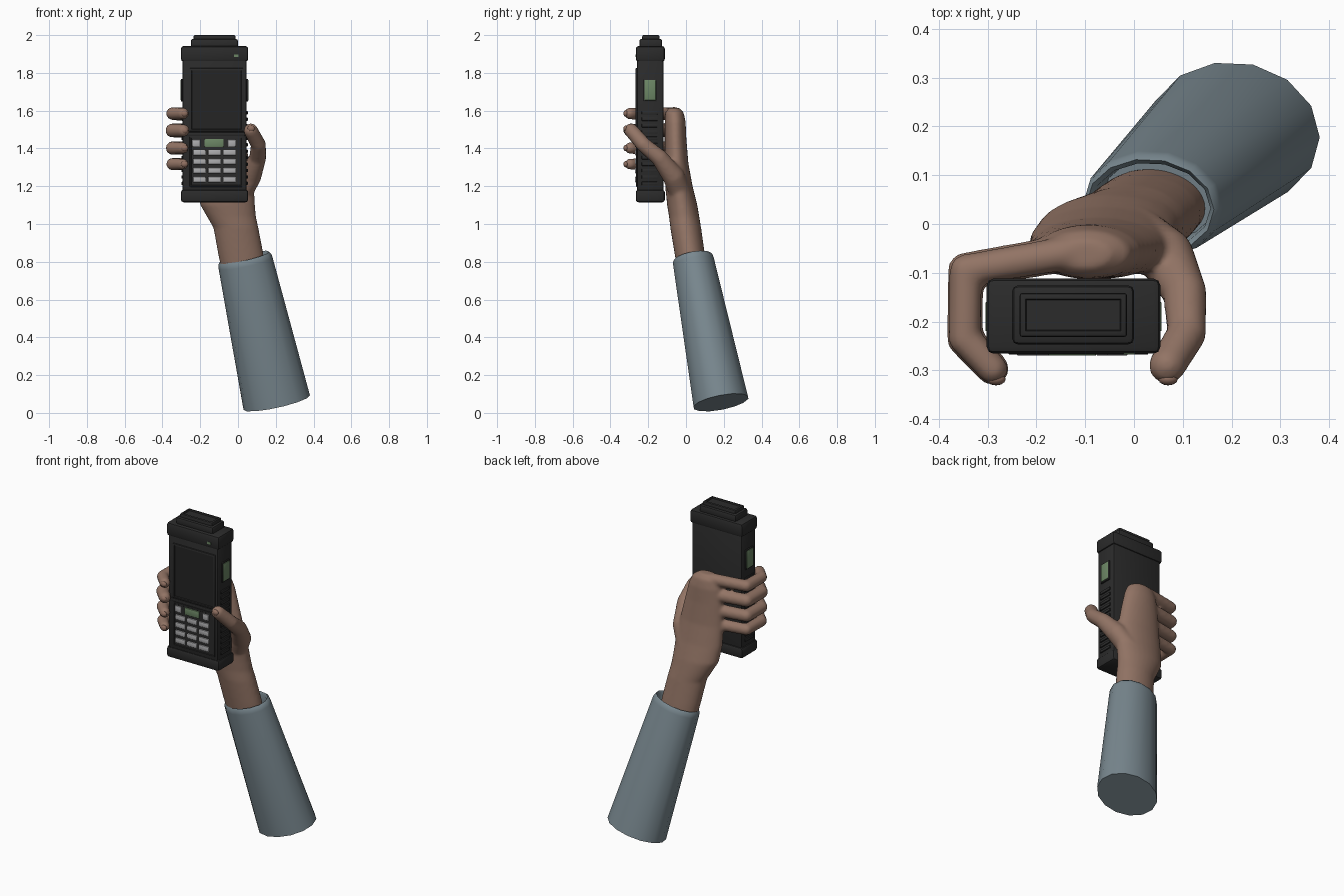
import bpy, bmesh, math
from mathutils import Vector

cube = bpy.data.objects.get("Cube")
if cube:
    bpy.data.objects.remove(cube, do_unlink=True)


def material(name, rgb, rough=0.7):
    m = bpy.data.materials.new(name)
    m.use_nodes = True
    m.diffuse_color = (*rgb, 1)
    bsdf = m.node_tree.nodes["Principled BSDF"]
    bsdf.inputs["Base Color"].default_value = (*rgb, 1)
    bsdf.inputs["Roughness"].default_value = rough
    return m


SKIN = material("skin", (0.29, 0.175, 0.13))
NAIL = material("nail", (0.27, 0.155, 0.115))
CLOTH = material("sleeve cloth", (0.19, 0.245, 0.275))
CASE = material("dark casing", (0.024, 0.024, 0.024))
SCREEN = material("screen black", (0.018, 0.018, 0.018))
KEY = material("key grey", (0.42, 0.42, 0.43))
GREEN = material("display green", (0.15, 0.24, 0.13))


def finish(name, bm, mats, angle=40):
    bmesh.ops.recalc_face_normals(bm, faces=bm.faces)
    mesh = bpy.data.meshes.new(name)
    bm.to_mesh(mesh)
    bm.free()
    for m in mats:
        mesh.materials.append(m)
    ob = bpy.data.objects.new(name, mesh)
    bpy.context.collection.objects.link(ob)
    bpy.ops.object.select_all(action='DESELECT')
    ob.select_set(True)
    bpy.context.view_layer.objects.active = ob
    bpy.ops.object.shade_smooth_by_angle(angle=math.radians(angle))
    return ob


def box(name, x, y, z, mat, bevel=0.0, recess=None, rim=0.012, depth=0.006, inner=None):
    """Bevelled box from ranges; recess sinks the face looking that way."""
    bm = bmesh.new()
    bmesh.ops.create_cube(bm, size=1)
    for v in bm.verts:
        for i, (a, b) in enumerate((x, y, z)):
            v.co[i] = a if v.co[i] < 0 else b
    if bevel:
        bmesh.ops.bevel(bm, geom=bm.edges[:], offset=bevel, segments=2,
                        profile=0.5, affect='EDGES')
    if recess:
        bm.normal_update()
        d = Vector(recess)
        face = max((f for f in bm.faces if f.normal.dot(d) > 0.99),
                   key=lambda f: f.calc_area())
        bmesh.ops.inset_region(bm, faces=[face], thickness=rim)
        bmesh.ops.inset_region(bm, faces=[face], thickness=0.003, depth=-depth)
        face.material_index = 1 if inner else 0
    return finish(name, bm, [mat] + ([inner] if inner else []))


def loft(bm, rings, cap_end=True):
    """Skin a list of vertex-coordinate rings, closing the ends."""
    loops = [[bm.verts.new(p) for p in r] for r in rings]
    n = len(loops[0])
    for a, b in zip(loops, loops[1:]):
        for i in range(n):
            j = (i + 1) % n
            bm.faces.new((a[i], a[j], b[j], b[i]))
    bm.faces.new(loops[0][::-1])
    if cap_end:
        bm.faces.new(loops[-1])


def ellipse(c, u, v, n):
    return [c + u * math.cos(2 * math.pi * i / n) + v * math.sin(2 * math.pi * i / n)
            for i in range(n)]


def capsule(bm, p, r, q, s):
    """Rounded limb segment: hull of two spheres."""
    ball = bmesh.new()
    bmesh.ops.create_icosphere(ball, subdivisions=3, radius=1)
    part = bmesh.new()
    for v in ball.verts:
        part.verts.new(Vector(p) + v.co * r)
        part.verts.new(Vector(q) + v.co * s)
    bmesh.ops.convex_hull(part, input=part.verts[:])
    bmesh.ops.delete(part, geom=[v for v in part.verts if not v.link_faces], context='VERTS')
    bmesh.ops.recalc_face_normals(part, faces=part.faces)
    tmp = bpy.data.meshes.new("segment")
    part.to_mesh(tmp)
    bm.from_mesh(tmp)
    bpy.data.meshes.remove(tmp)
    ball.free()
    part.free()


def limb(bm, path):
    for a, b in zip(path, path[1:]):
        capsule(bm, a[:3], a[3], b[:3], b[3])


# Sleeve: tapered elliptical tube with a rolled, open cuff
low, high = Vector((0.205, 0.185, 0.055)), Vector((0.033, 0.035, 0.825))
axis = (high - low).normalized()
side = (Vector((1, 0, 0)) - axis * axis.x).normalized()
back = axis.cross(side)
bm = bmesh.new()
loft(bm, [ellipse(low.lerp(high, t), side * a, back * b, 14) for t, a, b in (
    (0, 0.18, 0.15), (0.96, 0.146, 0.112), (0.985, 0.143, 0.109), (1, 0.134, 0.1),
    (0.985, 0.124, 0.09), (0.88, 0.12, 0.086))])
finish("sleeve", bm, [CLOTH], 50)

# Hand: wrist and palm (z, x range, y range), fingers and thumb fused together
bm = bmesh.new()
palm = ((0.72, -0.08, 0.15, -0.04, 0.115), (0.84, -0.105, 0.135, -0.06, 0.1),
        (0.98, -0.13, 0.108, -0.083, 0.08), (1.04, -0.165, 0.095, -0.09, 0.07),
        (1.1, -0.2, 0.09, -0.1, 0.06), (1.2, -0.215, 0.085, -0.11, 0.035),
        (1.32, -0.215, 0.065, -0.113, 0.013), (1.45, -0.21, 0.035, -0.113, 0.002),
        (1.54, -0.2, 0.012, -0.113, -0.002), (1.59, -0.185, -0.01, -0.11, -0.012),
        (1.615, -0.15, -0.05, -0.09, -0.035))
loft(bm, [ellipse(Vector(((a + b) / 2, (c + d) / 2, z)), Vector(((b - a) / 2, 0, 0)),
                  Vector((0, (d - c) / 2, 0)), 28) for z, a, b, c, d in palm])
fingers = (("index", 1.585, 0.035, 0.031), ("middle", 1.495, 0.039, 0.034),
           ("ring", 1.402, 0.037, 0.03), ("little", 1.317, 0.034, 0.029))
for name, z, r, tip in fingers:
    limb(bm, [(-0.14, -0.06, z, r), (-0.345, -0.095, z, r * 0.95),
              (-0.347, -0.235, z, r * 0.95), (-0.29, -0.297, z, tip)])
limb(bm, [(0.0, -0.02, 1.14, 0.06), (0.065, -0.065, 1.25, 0.058),
          (0.104, -0.14, 1.35, 0.045), (0.108, -0.225, 1.42, 0.04),
          (0.068, -0.29, 1.495, 0.038)])
hand = finish("hand", bm, [SKIN], 180)
fuse = hand.modifiers.new("fuse", 'REMESH')
fuse.mode = 'VOXEL'
fuse.voxel_size = 0.009
fuse.use_smooth_shade = True
soft = hand.modifiers.new("soften", 'SMOOTH')
soft.factor = 0.5
soft.iterations = 5

# Fingernails
tips = [(n, (-0.283, -0.318, z)) for n, z, r, t in fingers] + [("thumb", (0.07, -0.318, 1.505))]
for name, co in tips:
    bm = bmesh.new()
    bmesh.ops.create_uvsphere(bm, u_segments=12, v_segments=8, radius=1)
    bmesh.ops.scale(bm, vec=(0.02, 0.013, 0.017), verts=bm.verts)
    bmesh.ops.translate(bm, vec=co, verts=bm.verts)
    finish(name + "_nail", bm, [NAIL], 180)

# Handset casing: body, end caps and stepped top
FRONT, UP = (0, -1, 0), (0, 0, 1)
box("body", (-0.293, 0.045), (-0.26, -0.12), (1.14, 1.9), CASE, 0.01)
box("bottom_cap", (-0.302, 0.054), (-0.266, -0.112), (1.115, 1.182), CASE, 0.014)
box("top_cap", (-0.302, 0.054), (-0.266, -0.112), (1.86, 1.942), CASE, 0.014)
box("top_step", (-0.25, 0.0), (-0.247, -0.126), (1.93, 1.98), CASE, 0.012)
box("top_plate", (-0.235, -0.014), (-0.232, -0.141), (1.97, 2.0), CASE, 0.007,
    UP, 0.008, 0.008)

# Front: framed screen, ledge, keypad panel and indicator
box("screen", (-0.258, 0.03), (-0.268, -0.25), (1.49, 1.825), CASE, 0.004,
    FRONT, 0.01, 0.006, SCREEN)
box("ledge", (-0.285, 0.038), (-0.264, -0.25), (1.466, 1.486), CASE, 0.004)
box("keypad_panel", (-0.256, 0.025), (-0.265, -0.25), (1.197, 1.464), CASE, 0.004,
    FRONT, 0.005, 0.003)
box("indicator", (-0.022, 0.002), (-0.268, -0.26), (1.884, 1.898), GREEN)

# Keys: a display between two small keys, then a grid
box("small_display", (-0.177, -0.077), (-0.27, -0.255), (1.408, 1.451), GREEN, 0.003)
for i, x in enumerate((-0.22, -0.034)):
    box(f"small_key_{i + 1}", (x - 0.021, x + 0.021), (-0.27, -0.255), (1.41, 1.447), KEY, 0.004)
for row in range(4):
    for col in range(3):
        x, z = -0.205 + col * 0.08, 1.378 - row * 0.0475
        box(f"key_{row * 3 + col + 1}", (x - 0.033, x + 0.033), (-0.27, -0.255),
            (z - 0.015, z + 0.015), KEY, 0.004)

# Sides: green window in a frame and grip ribs
for label, face, out in (("left", 0.045, 1), ("right", -0.293, -1)):
    def span(depth):
        return tuple(sorted((face - out * 0.005, face + out * depth)))
    box(label + "_window_frame", span(0.008), (-0.226, -0.154), (1.648, 1.768), CASE, 0.002)
    box(label + "_window", span(0.0115), (-0.22, -0.16), (1.655, 1.762), GREEN, 0.002)
    for i in range(12):
        z = 1.215 + i * 0.034
        box(f"{label}_grip_{i + 1}", span(0.007), (-0.235, -0.15), (z - 0.009, z + 0.009), CASE, 0.003)
